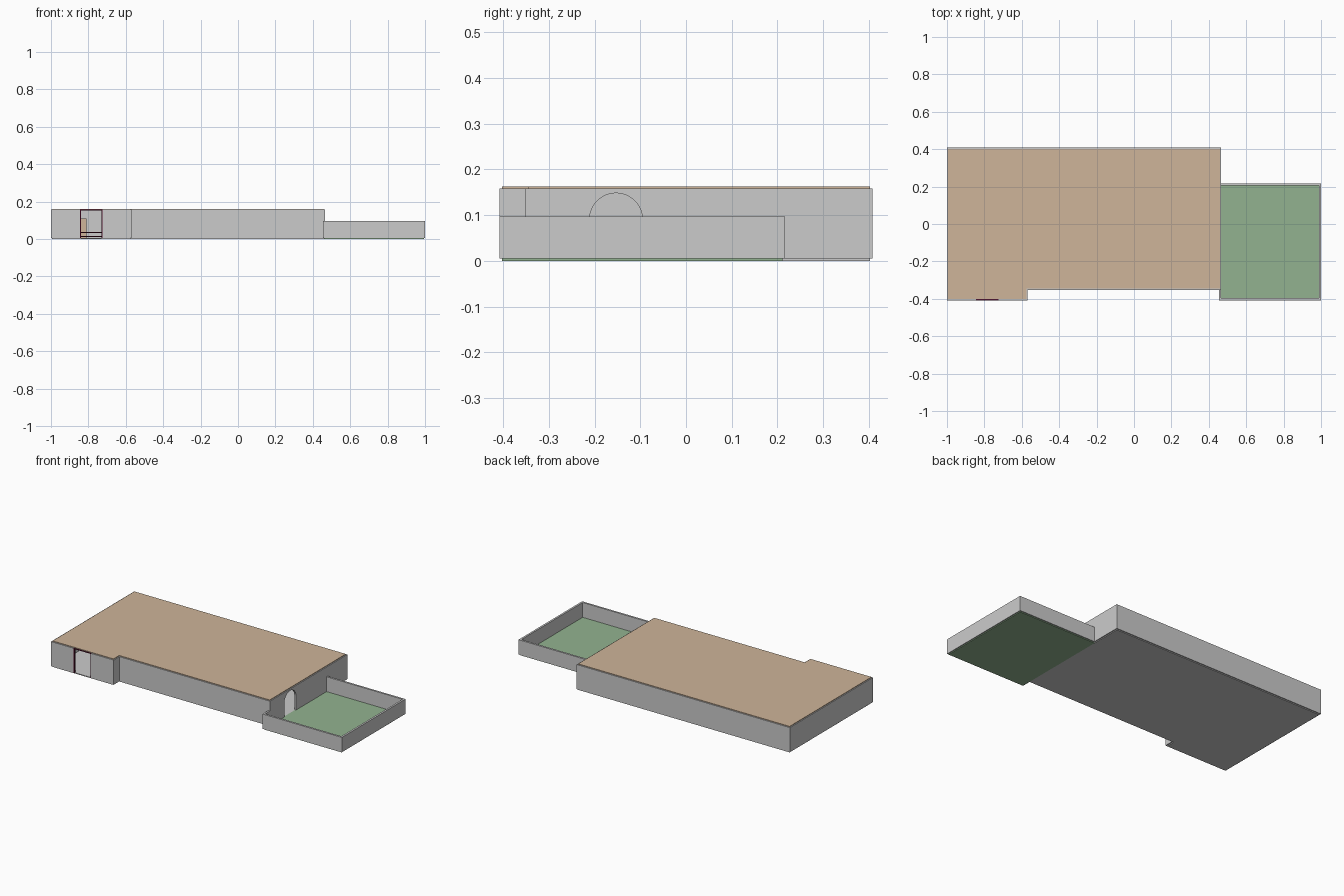
import bpy, bmesh, math

old = bpy.data.objects.get("Cube")
if old:
    bpy.data.objects.remove(old, do_unlink=True)


def material(name, rgb):
    m = bpy.data.materials.new(name)
    m.use_nodes = True
    m.diffuse_color = (*rgb, 1)
    m.node_tree.nodes["Principled BSDF"].inputs["Base Color"].default_value = (*rgb, 1)
    return m


GREY = material("wall_grey", (0.6, 0.6, 0.6))
TAN = material("roof_tan", (0.62, 0.46, 0.32))
GREEN = material("lawn_green", (0.29, 0.45, 0.28))
RED = material("frame_dark_red", (0.09, 0.005, 0.025))

T = 0.012                       # wall thickness
BASE, TOP, LOW = 0.005, 0.158, 0.097
LEFT, RIGHT = -0.994, 0.46      # house wall lines
FRONT, STEP, BACK = -0.402, -0.346, 0.402
STEP_X = -0.575
YARD_X, YARD_Y = 0.994, 0.211
DOOR = (-0.845, -0.725)


def prism(name, outline, origin, depth, mat):
    """Extrude a closed outline, given by 3D points, along a vector."""
    bm = bmesh.new()
    face = bm.faces.new([bm.verts.new(p) for p in outline])
    new = bmesh.ops.extrude_face_region(bm, geom=[face])["geom"]
    bmesh.ops.translate(bm, vec=depth, verts=[v for v in new if isinstance(v, bmesh.types.BMVert)])
    bmesh.ops.translate(bm, vec=origin, verts=bm.verts)
    bmesh.ops.recalc_face_normals(bm, faces=bm.faces)
    mesh = bpy.data.meshes.new(name)
    bm.to_mesh(mesh)
    bm.free()
    mesh.materials.append(mat)
    ob = bpy.data.objects.new(name, mesh)
    bpy.context.collection.objects.link(ob)
    return ob


def slab(name, plan, z0, z1, mat):
    return prism(name, [(x, y, 0) for x, y in plan], (0, 0, z0), (0, 0, z1 - z0), mat)


def box(name, x0, x1, y0, y1, z0, z1, mat):
    return slab(name, [(x0, y0), (x1, y0), (x1, y1), (x0, y1)], z0, z1, mat)


def wall(name, a, b, height, ends=(1, 1)):
    """Axis-aligned wall on a centre line; ends extend half a thickness."""
    h = T / 2
    (x0, y0), (x1, y1) = a, b
    if y0 == y1:
        return box(name, x0 - h * ends[0], x1 + h * ends[1], y0 - h, y0 + h, BASE, height, GREY)
    return box(name, x0 - h, x0 + h, y0 - h * ends[0], y1 + h * ends[1], BASE, height, GREY)


# House floor and roof share one stepped plan
plan = [(LEFT, FRONT), (STEP_X, FRONT), (STEP_X, STEP), (RIGHT, STEP), (RIGHT, BACK), (LEFT, BACK)]
slab("house_floor", plan, 0, BASE, GREY)
slab("roof", plan, TOP, 0.162, TAN)

# House walls, with a full-height front doorway
wall("left_end_wall", (LEFT, FRONT), (LEFT, BACK), TOP, (-1, -1))
wall("back_wall", (LEFT, BACK), (RIGHT, BACK), TOP)
wall("front_wall_outer", (LEFT, FRONT), (DOOR[0], FRONT), TOP, (1, 0))
wall("front_wall_inner", (DOOR[1], FRONT), (STEP_X, FRONT), TOP, (0, 1))
wall("step_wall", (STEP_X, FRONT), (STEP_X, STEP), TOP, (-1, 1))
wall("front_wall_long", (STEP_X, STEP), (RIGHT, STEP), TOP, (-1, 1))

# Yard-side wall with an arched doorway
cy, r, spring = -0.153, 0.058, 0.09
arch = [(cy - r * math.cos(math.pi * i / 24), spring + r * math.sin(math.pi * i / 24)) for i in range(25)]
y0, y1 = STEP + T / 2, BACK - T / 2
profile = [(y0, BASE), (cy - r, BASE), *arch, (cy + r, BASE), (y1, BASE), (y1, TOP), (y0, TOP)]
prism("arched_wall", [(0, y, z) for y, z in profile], (RIGHT - T / 2, 0, 0), (T, 0, 0), GREY)

# Walled lawn
box("lawn", RIGHT, YARD_X, FRONT, YARD_Y, 0, BASE, GREEN)
wall("yard_front_wall", (RIGHT, FRONT), (YARD_X, FRONT), LOW)
wall("yard_end_wall", (YARD_X, FRONT), (YARD_X, YARD_Y), LOW, (-1, -1))
wall("yard_back_wall", (RIGHT, YARD_Y), (YARD_X, YARD_Y), LOW, (-1, 1))
wall("yard_return_wall", (RIGHT, FRONT), (RIGHT, STEP), LOW, (-1, -1))

# Door frame
h = T / 2
for side, x in zip(("right", "left"), (DOOR[0], DOOR[1] - 0.005)):
    box(side + "_door_post", x, x + 0.005, FRONT - h, FRONT + h, BASE, TOP, RED)
box("door_lintel", *DOOR, FRONT - h, FRONT + h, TOP - 0.004, TOP, RED)

# Furniture beyond the doorway
for i, z in enumerate((0.01, 0.032)):
    box(f"bench_rail_{i + 1}", -0.9, -0.67, 0.1, 0.11, z, z + 0.006, RED)
box("cupboard", -0.87, -0.81, 0.2, 0.26, BASE, 0.11, TAN)
